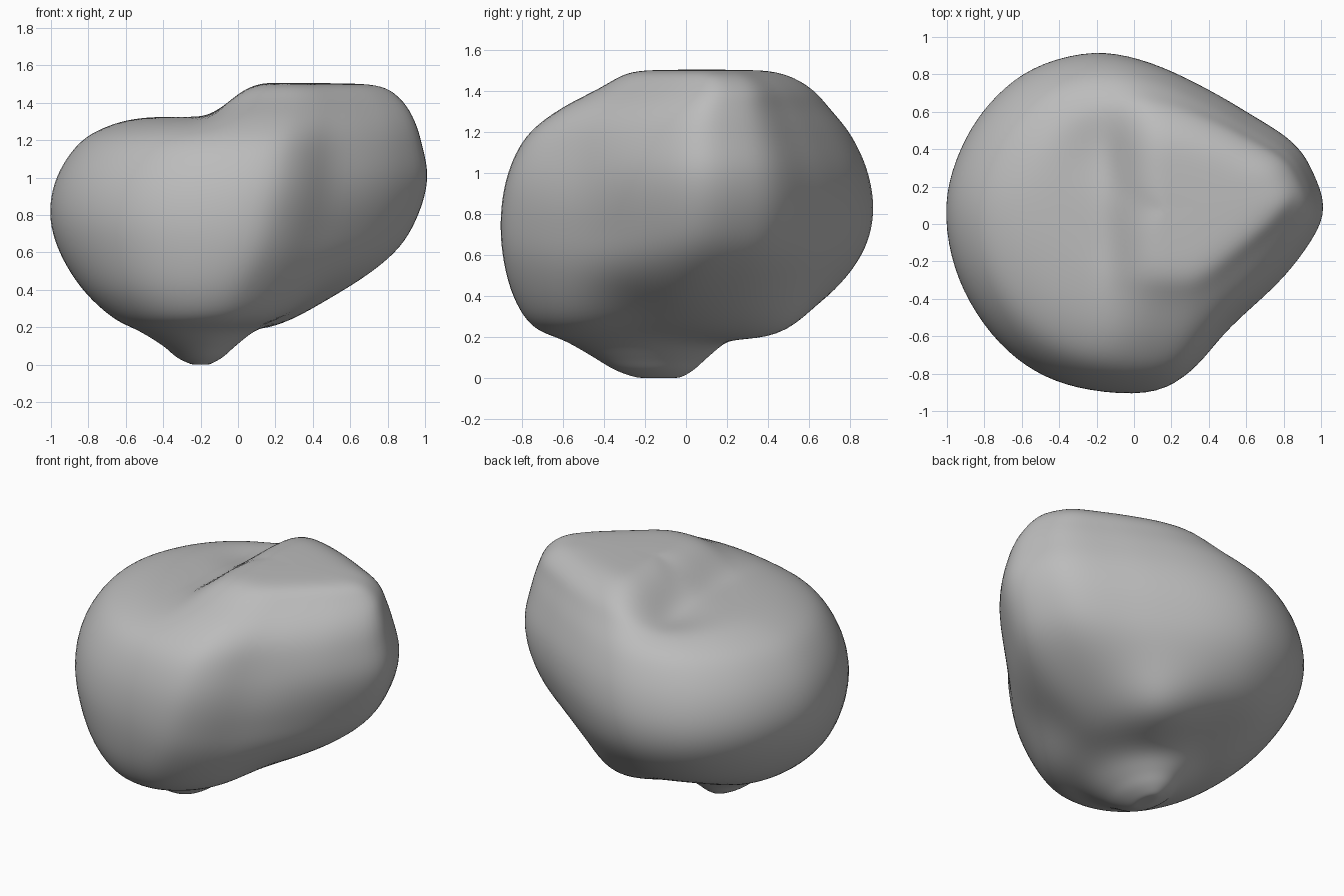
import bpy, bmesh, math
from mathutils import Vector

cube = bpy.data.objects.get("Cube")
if cube:
    bpy.data.objects.remove(cube, do_unlink=True)

# Plan outline of the boulder at its widest
OUTLINE = [(1.02, .05), (.96, .28), (.85, .45), (.62, .6), (.4, .73), (.1, .87), (-.2, .925),
           (-.53, .84), (-.77, .65), (-.93, .4), (-1.01, .1), (-.96, -.24), (-.8, -.54),
           (-.57, -.76), (-.28, -.88), (.1, -.91), (.31, -.81), (.5, -.62), (.7, -.41),
           (.88, -.2)]
# Levels from bottom to top: height, then x and y extents
LEVELS = [(0, -.22, -.18, -.17, -.09), (.002, -.25, -.15, -.24, -.03),
          (.04, -.33, -.08, -.35, .04), (.1, -.4, -.01, -.45, .11),
          (.18, -.53, .11, -.59, .23), (.25, -.67, .34, -.75, .47),
          (.4, -.83, .58, -.85, .7), (.6, -.95, .83, -.905, .86),
          (.8, -1, .95, -.915, .915), (1, -.965, 1, -.88, .89),
          (1.18, -.85, .97, -.79, .81), (1.31, -.68, .93, -.63, .71),
          (1.42, -.5, .86, -.42, .61), (1.505, -.32, .73, -.27, .45),
          (1.52, -.1, .45, -.08, .25), (1.52, .17, .19, .07, .09)]
# Dents and one swelling in the surface: centre, push and radius
DENTS = [((.44, -.5, 1.05), (-.025, .035, 0), .22),
         ((-.2, .42, 1.3), (0, 0, -.03), .2),
         ((.35, -.25, .35), (-.02, .01, .045), .25),
         ((-.28, .38, .28), (0, -.02, .045), .22),
         ((.13, .4, .27), (.05, .06, -.045), .25)]


def spline(a, b, c, d, t):
    """Smooth step from b to c, used for tuples of any length."""
    return [q + .5 * t * (r - p + t * (2 * p - 5 * q + 4 * r - s + t * (3 * (q - r) + s - p)))
            for p, q, r, s in zip(a, b, c, d)]


def smoothstep(low, high, v):
    t = min(max((v - low) / (high - low), 0), 1)
    return t * t * (3 - 2 * t)


def soft_min(a, b, k=.15):
    h = max(k - abs(a - b), 0) / k
    return min(a, b) - h * h * k / 4


def place(ox, oy, level):
    """Fit one outline point to a level, then apply terrace and dents."""
    z, x0, x1, y0, y1 = level
    # Low levels turn round
    p = Vector((ox, oy / .92))
    p = p.lerp(p.normalized(), 1 - smoothstep(.1, .75, z))
    x = (x0 + x1) / 2 + p.x * (x1 - x0) / 2
    y = (y0 + y1) / 2 + p.y * (y1 - y0) / 2
    z = soft_min(z, 1.325 + .25 * smoothstep(-.19, .17, x))
    p = Vector((x, y, max(z, 0)))
    shift = Vector()
    for centre, push, radius in DENTS:
        shift += Vector(push) * math.exp(-((p - Vector(centre)).length / radius) ** 2)
    return p + shift


# Densify outline and levels
n = len(OUTLINE)
ring_shape = [spline(*(OUTLINE[(i + k) % n] for k in (-1, 0, 1, 2)), s / 5)
              for i in range(n) for s in range(5)]
last = len(LEVELS) - 1
levels = [spline(*(LEVELS[min(max(i + k, 0), last)] for k in (-1, 0, 1, 2)), s / 6)
          for i in range(last) for s in range(6)] + [LEVELS[-1]]

# Boulder skin
bm = bmesh.new()
rings = [[bm.verts.new(place(ox, oy, lv)) for ox, oy in ring_shape] for lv in levels]
for low, high in zip(rings, rings[1:]):
    for i in range(len(low)):
        j = (i + 1) % len(low)
        bm.faces.new((low[i], low[j], high[j], high[i]))
bm.faces.new(rings[0][::-1])
bm.faces.new(rings[-1])
for _ in range(8):
    bmesh.ops.smooth_vert(bm, verts=bm.verts, factor=.4,
                          use_axis_x=True, use_axis_y=True, use_axis_z=True)
bmesh.ops.recalc_face_normals(bm, faces=bm.faces)
for f in bm.faces:
    f.smooth = True
mesh = bpy.data.meshes.new("boulder")
bm.to_mesh(mesh)
bm.free()
boulder = bpy.data.objects.new("boulder", mesh)
bpy.context.collection.objects.link(boulder)

# Stone colour
stone = bpy.data.materials.new("grey stone")
stone.use_nodes = True
stone.diffuse_color = (.5, .5, .5, 1)
stone.node_tree.nodes["Principled BSDF"].inputs["Base Color"].default_value = (.5, .5, .5, 1)
mesh.materials.append(stone)
